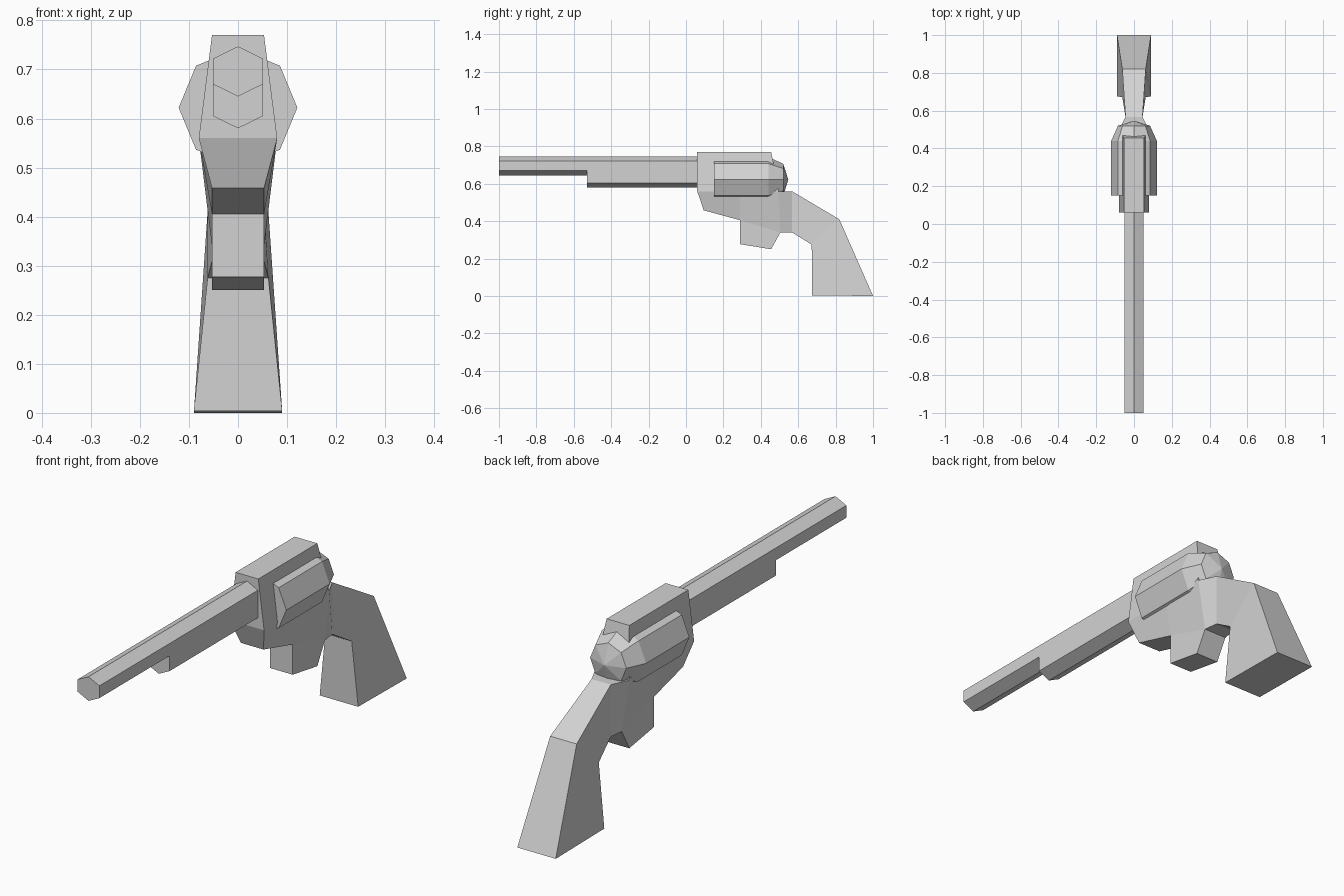
import bpy
import bmesh
from math import sin, cos, pi

cube = bpy.data.objects.get("Cube")
if cube:
    bpy.data.objects.remove(cube)

GREY = (0.65, 0.65, 0.65, 1)
steel = bpy.data.materials.new("light_grey")
steel.use_nodes = True
steel.diffuse_color = GREY
steel.node_tree.nodes["Principled BSDF"].inputs["Base Color"].default_value = GREY


def finish(name, bm):
    bmesh.ops.recalc_face_normals(bm, faces=bm.faces)
    mesh = bpy.data.meshes.new(name)
    bm.to_mesh(mesh)
    bm.free()
    mesh.materials.append(steel)
    obj = bpy.data.objects.new(name, mesh)
    bpy.context.collection.objects.link(obj)
    return obj


def mirrored_shell(name, points, panels):
    """Side panels from named (y, z, half width) points, mirrored and joined at the rim."""
    bm = bmesh.new()
    left = {k: bm.verts.new((w, y, z)) for k, (y, z, w) in points.items()}
    right = {k: bm.verts.new((-w, y, z)) for k, (y, z, w) in points.items()}
    edges = {}
    for panel in panels:
        keys = panel.split()
        bm.faces.new([left[k] for k in keys])
        bm.faces.new([right[k] for k in reversed(keys)])
        for a, b in zip(keys, keys[1:] + keys[:1]):
            edges.setdefault(frozenset((a, b)), []).append((a, b))
    for uses in edges.values():
        if len(uses) == 1:
            a, b = uses[0]
            bm.faces.new((left[b], left[a], right[a], right[b]))
    return finish(name, bm)


def extrude_section(name, section, y0, y1):
    """Prism along y from an (x, z) section."""
    bm = bmesh.new()
    rings = [[bm.verts.new((x, y, z)) for x, z in section] for y in (y0, y1)]
    for i in range(len(section)):
        j = (i + 1) % len(section)
        bm.faces.new((rings[0][i], rings[0][j], rings[1][j], rings[1][i]))
    for ring in rings:
        bm.faces.new(ring)
    return finish(name, bm)


def hex_section(top, bottom, half=0.051, slope=0.025):
    return [(0, top), (half, top - slope), (half, bottom + slope),
            (0, bottom), (-half, bottom + slope), (-half, top - slope)]


# Barrel and the deeper lug below its rear half
extrude_section("barrel", hex_section(0.747, 0.645), -1, 0.08)
extrude_section("barrel_lug", hex_section(0.72, 0.58), -0.53, 0.08)

# Frame, trigger guard and grip share one faceted body
body_points = {
    "top_front": (0.06, 0.77, 0.053),
    "top_rear": (0.455, 0.77, 0.053),
    "notch": (0.47, 0.70, 0.062),
    "waist_front": (0.06, 0.56, 0.08),
    "waist_mid": (0.29, 0.56, 0.08),
    "waist_rear": (0.495, 0.56, 0.08),
    "chin": (0.095, 0.458, 0.053),
    "guard_top": (0.29, 0.405, 0.053),
    "guard_front": (0.29, 0.277, 0.053),
    "guard_tip": (0.455, 0.25, 0.053),
    "guard_rear": (0.505, 0.34, 0.053),
    "neck_low": (0.567, 0.34, 0.045),
    "neck_high": (0.567, 0.56, 0.045),
    "grip_front": (0.672, 0.275, 0.062),
    "grip_back": (0.82, 0.41, 0.062),
    "heel_front": (0.675, 0.004, 0.09),
    "heel_back": (1, 0, 0.09),
}
mirrored_shell("frame_and_grip", body_points, [
    "top_front waist_front waist_mid waist_rear notch top_rear",
    "waist_front chin guard_top waist_mid",
    "waist_mid guard_top guard_rear waist_rear",
    "guard_top guard_front guard_tip guard_rear",
    "waist_rear guard_rear neck_low neck_high",
    "neck_high neck_low grip_front grip_back",
    "grip_back grip_front heel_front heel_back",
])

# Eight-sided drum with a tapered rear and a shallow cone cap
bm = bmesh.new()
rings = []
for y, r in ((0.15, 0.121), (0.44, 0.121), (0.52, 0.085)):
    rings.append([bm.verts.new((r * cos(i * pi / 4), y, 0.622 + r * sin(i * pi / 4)))
                  for i in range(8)])
tip = bm.verts.new((0, 0.547, 0.622))
bm.faces.new(rings[0])
for i in range(8):
    j = (i + 1) % 8
    for a, b in zip(rings, rings[1:]):
        bm.faces.new((a[i], a[j], b[j], b[i]))
    bm.faces.new((rings[-1][i], rings[-1][j], tip))
finish("drum", bm)
